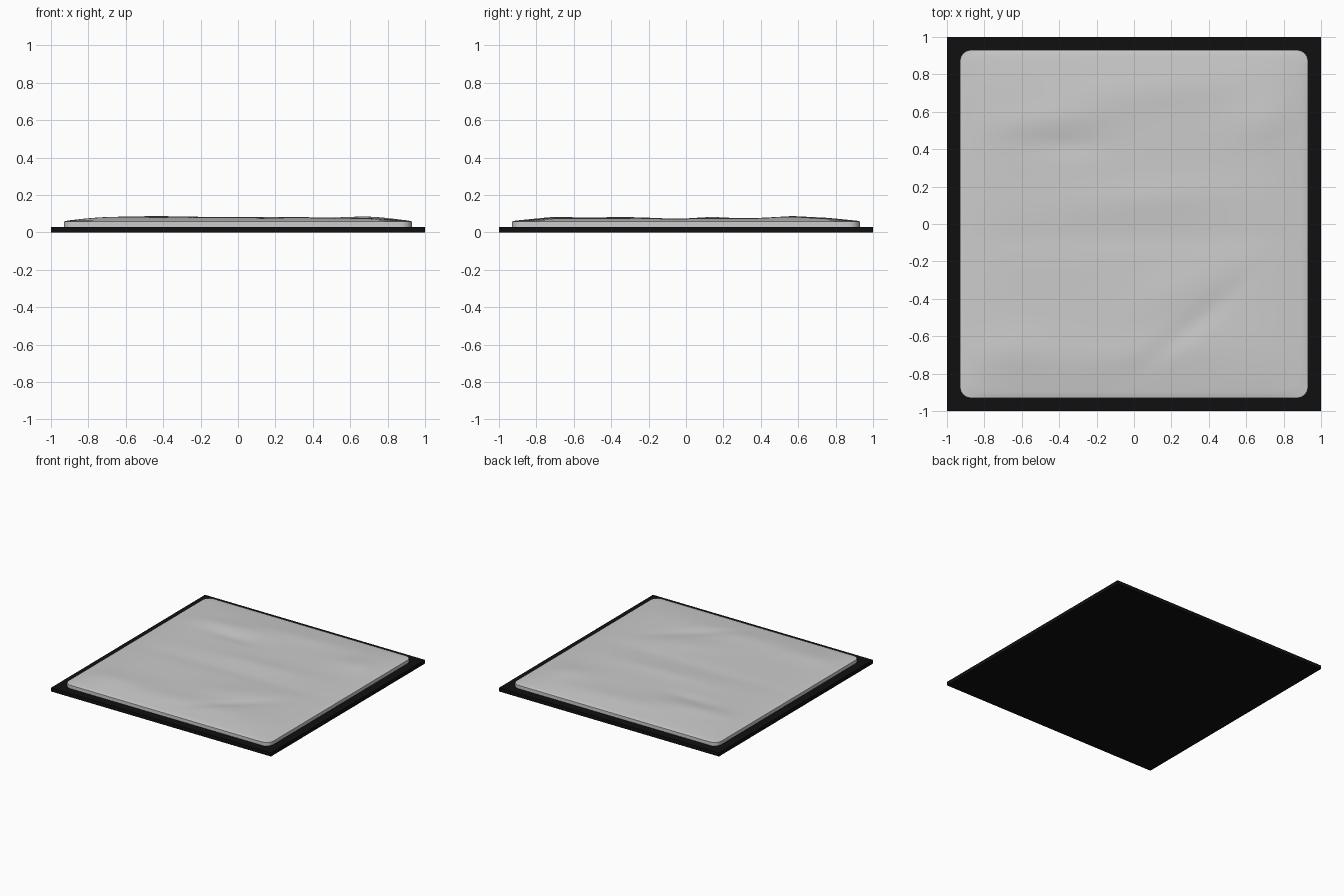
import bpy, bmesh, math
from mathutils import Vector

if "Cube" in bpy.data.objects:
    bpy.data.objects.remove(bpy.data.objects["Cube"])

HALF, RADIUS = 0.93, 0.06
Z_BOTTOM, Z_RIM = 0.03, 0.058


def finish(bm, name):
    bmesh.ops.recalc_face_normals(bm, faces=bm.faces)
    me = bpy.data.meshes.new(name)
    bm.to_mesh(me)
    bm.free()
    ob = bpy.data.objects.new(name, me)
    bpy.context.collection.objects.link(ob)
    return ob


def round_corner(x, y):
    # squeeze the square corner regions into quarter discs
    c = HALF - RADIUS
    dx, dy = abs(x) - c, abs(y) - c
    if dx > 0 and dy > 0:
        k = max(dx, dy) / math.hypot(dx, dy)
        x = math.copysign(c + dx * k, x)
        y = math.copysign(c + dy * k, y)
    return x, y


# soft wrinkles: (x, y, x radius, y radius, tilt, height)
BUMPS = [(-0.45, 0.56, 0.35, 0.09, 0.1, 0.010), (0.0, -0.70, 0.5, 0.12, 0.15, 0.006),
         (-0.65, -0.68, 0.3, 0.12, 0.1, 0.007), (0.1, 0.14, 0.45, 0.09, 0.05, 0.006),
         (0.7, 0.55, 0.2, 0.12, 0.2, 0.009), (0.25, -0.35, 0.35, 0.12, 0.4, 0.006),
         (-0.35, 0.42, 0.2, 0.06, 0.0, -0.005), (0.3, -0.55, 0.35, 0.06, 0.7, -0.006),
         (0.0, -0.07, 0.8, 0.08, 0.0, -0.004), (0.0, 0.72, 0.6, 0.1, 0.1, 0.005)]


def height(x, y):
    e = 1
    for d in (HALF - abs(x), HALF - abs(y)):
        e *= 1 - (1 - min(1, max(0, d) / 0.28)) ** 2
    z = 0.015
    for bx, by, rx, ry, t, h in BUMPS:
        u = (x - bx) * math.cos(t) + (y - by) * math.sin(t)
        v = (y - by) * math.cos(t) - (x - bx) * math.sin(t)
        z += h * math.exp(-(u / rx) ** 2 - (v / ry) ** 2)
    return Z_RIM + 0.003 * min(1, e * 8) + e * z


# base board
bm = bmesh.new()
bmesh.ops.create_cube(bm, size=1)
for v in bm.verts:
    v.co = Vector((v.co.x * 2, v.co.y * 2, (v.co.z + 0.5) * Z_BOTTOM))
board = finish(bm, "base_board")
mat = bpy.data.materials.new("black")
mat.diffuse_color = (0.005, 0.005, 0.005, 1)
mat.use_nodes = True
mat.node_tree.nodes["Principled BSDF"].inputs["Base Color"].default_value = mat.diffuse_color
board.data.materials.append(mat)

# mattress-like pad with wrinkled top
bm = bmesh.new()
bmesh.ops.create_grid(bm, x_segments=124, y_segments=124, size=HALF)
for v in bm.verts:
    x, y = round_corner(v.co.x, v.co.y)
    v.co = Vector((x, y, height(x, y)))
rim = [e for e in bm.edges if e.is_boundary]
for v in {v for e in rim for v in e.verts}:
    v.co.z = Z_RIM
ext = bmesh.ops.extrude_edge_only(bm, edges=rim)["geom"]
for v in ext:
    if isinstance(v, bmesh.types.BMVert):
        v.co.z = Z_BOTTOM
bmesh.ops.contextual_create(bm, geom=[e for e in ext if isinstance(e, bmesh.types.BMEdge) and e.is_boundary])
pad = finish(bm, "pad")
bpy.context.view_layer.objects.active = pad
pad.select_set(True)
bpy.ops.object.shade_smooth_by_angle(angle=math.radians(35))
